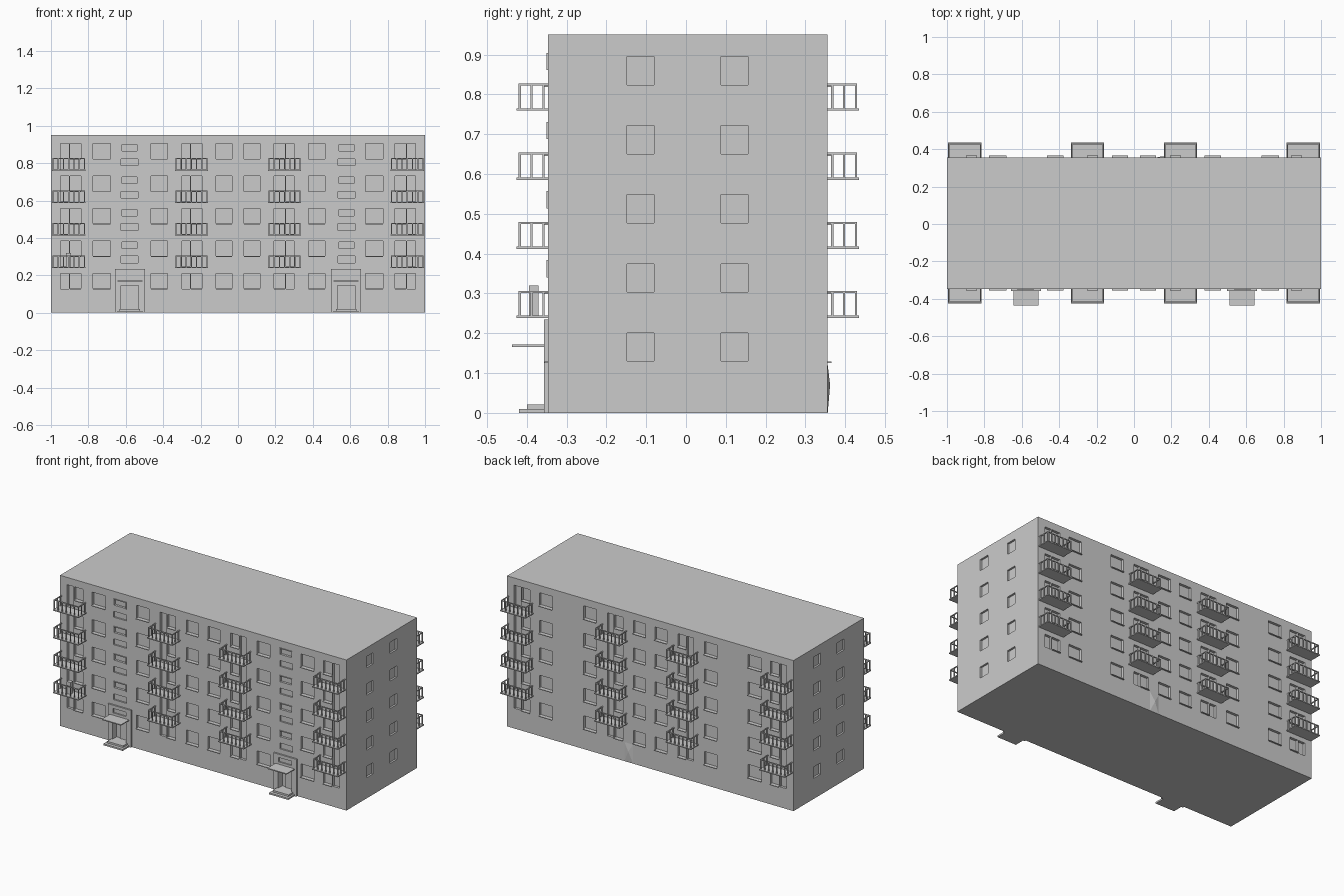
import bpy, bmesh
from mathutils import Vector

if "Cube" in bpy.data.objects:
    bpy.data.objects.remove(bpy.data.objects["Cube"])

# One plain concrete colour
mat = bpy.data.materials.new("concrete_grey")
mat.diffuse_color = (0.6, 0.6, 0.6, 1)
mat.use_nodes = True
mat.node_tree.nodes["Principled BSDF"].inputs["Base Color"].default_value = mat.diffuse_color

YF, YB = -0.347, 0.356        # front and back wall planes
TOP = 0.95
PITCH = 0.1735                # floor height
SILL = 0.128                  # ground floor sill height
FLOORS = range(5)


def make(name, boxes):
    """Object made of boxes given as (x0, x1, y0, y1, z0, z1)."""
    bm = bmesh.new()
    for x0, x1, y0, y1, z0, z1 in boxes:
        verts = bmesh.ops.create_cube(bm, size=1)["verts"]
        size = Vector((x1 - x0, y1 - y0, z1 - z0))
        mid = Vector((x0 + x1, y0 + y1, z0 + z1)) / 2
        for v in verts:
            v.co = v.co * size + mid
    bmesh.ops.recalc_face_normals(bm, faces=bm.faces)
    me = bpy.data.meshes.new(name)
    bm.to_mesh(me)
    bm.free()
    me.materials.append(mat)
    ob = bpy.data.objects.new(name, me)
    bpy.context.collection.objects.link(ob)
    return ob


def span(s, a, b):
    """Interval a..b, mirrored when s is -1."""
    return (a, b) if s > 0 else (-b, -a)


def wall_box(wall, x0, x1, out0, out1, z0, z1):
    """Box measured outward from the front (-1) or back (1) wall."""
    y = YB if wall > 0 else YF
    a, b = sorted((y + wall * out0, y + wall * out1))
    return (x0, x1, a, b, z0, z1)


def cut(target, boxes):
    cutter = make("cutter", boxes)
    cutter.hide_render = True
    mod = target.modifiers.new("openings", 'BOOLEAN')
    mod.operation = 'DIFFERENCE'
    mod.solver = 'EXACT'
    mod.object = cutter
    bpy.context.view_layer.objects.active = target
    bpy.ops.object.modifier_apply(modifier=mod.name)
    bpy.data.objects.remove(cutter)


PLAIN = [(0.033, 0.118), (0.377, 0.465), (0.683, 0.775)]   # single windows
BALCONY = [(0.16, 0.338), (0.815, 0.995)]
BAL_WIN = [(0.192, 0.25), (0.84, 0.898)]                   # window beside door
BAL_DOOR = [(0.256, 0.3), (0.904, 0.95)]
STAIR_X = (0.535, 0.625)
ENTRY = 0.578

holes, sills, frames, rails, slabs = [], [], [], [], []


def railing(wall, x0, x1, z):
    """Balcony rail of square posts with a top and bottom bar."""
    t, d, h = 0.006, 0.074, 0.062
    for k in range(7):
        x = x0 + (x1 - x0 - t) * k / 6
        rails.append(wall_box(wall, x, x + t, d - t, d, z, z + h))
    for x in (x0, x1 - t):
        for out in (0.008, 0.038):
            rails.append(wall_box(wall, x, x + t, out, out + t, z, z + h))
        rails.append(wall_box(wall, x, x + t, 0, d, z + h - 0.005, z + h))
    rails.append(wall_box(wall, x0, x1, d - t, d, z + h - 0.005, z + h))


# Window and door openings, sills and balconies on both long walls
for f in FLOORS:
    z = SILL + f * PITCH
    for wall in (-1, 1):
        for s in (-1, 1):
            for a, b in PLAIN + BAL_WIN:
                x0, x1 = span(s, a, b)
                holes.append(wall_box(wall, x0, x1, -0.016, 0.02, z, z + 0.082))
                sills.append(wall_box(wall, x0, x1, -0.016, 0.009, z - 0.003, z + 0.001))
            for a, b in BAL_DOOR:
                x0, x1 = span(s, a, b)
                low = z if f == 0 else z - 0.055
                holes.append(wall_box(wall, x0, x1, -0.016, 0.02, low, z + 0.082))
            if f:
                for a, b in BALCONY:
                    x0, x1 = span(s, a, b)
                    slabs.append(wall_box(wall, x0, x1, -0.002, 0.079, z - 0.063, z - 0.057))
                    railing(wall, x0 + 0.003, x1 - 0.003, z - 0.057)
    # Square windows on the end walls
    for s in (-1, 1):
        for y0, y1 in ((-0.148, -0.08), (0.088, 0.156)):
            x0, x1 = span(s, 0.988, 1.02)
            holes.append((x0, x1, y0, y1, z + 0.002, z + 0.073))

# Stairwell windows: two per floor, the taller one with a raised frame
for s in (-1, 1):
    x0, x1 = span(s, *STAIR_X)
    for f in range(1, 5):
        z = f * PITCH
        holes.append(wall_box(-1, x0, x1, -0.01, 0.02, z + 0.092, z + 0.129))
        lo, hi = z + 0.167, z + 0.21
        holes.append(wall_box(-1, x0, x1, -0.01, 0.02, lo, hi))
        t = 0.004
        for box in ((x0, x1, lo, lo + t), (x0, x1, hi - t, hi),
                    (x0, x0 + t, lo, hi), (x1 - t, x1, lo, hi)):
            frames.append(wall_box(-1, box[0], box[1], -0.01, 0.004, box[2], box[3]))

building = make("building_block", [(-1, 1, YF, YB, 0, TOP)])

# Entrances: surround with doorway and transom, canopy and steps
for name, c in (("left", -ENTRY), ("right", ENTRY)):
    surround = make(name + "_entrance_surround",
                    [wall_box(-1, c - 0.08, c + 0.08, -0.002, 0.01, 0, 0.235)])
    door = wall_box(-1, c - 0.047, c + 0.047, -0.03, 0.02, 0.02, 0.145)
    transom = wall_box(-1, c - 0.045, c + 0.045, 0.002, 0.02, 0.187, 0.214)
    cut(surround, [door, transom])
    holes.append(door)
    make(name + "_door_leaf",
         [wall_box(-1, c - 0.02, c + 0.043, -0.03, -0.022, 0.02, 0.137)])
    make(name + "_canopy", [wall_box(-1, c - 0.067, c + 0.067, 0, 0.09, 0.166, 0.172)])
    make(name + "_steps", [
        wall_box(-1, c - 0.067, c + 0.067, 0, 0.073, 0, 0.01),
        wall_box(-1, c - 0.055, c + 0.055, 0, 0.053, 0.01, 0.021)])

cut(building, holes)
make("window_sills", sills)
make("stair_window_frames", frames)
make("balcony_slabs", slabs)
make("balcony_railings", rails)

# Small cooling unit on the lowest left balcony
make("cooling_unit", [(-0.92, -0.893, -0.395, -0.37, 0.243, 0.32)])

# Shallow bulge in the render low on the back wall
bm = bmesh.new()
rim = [bm.verts.new((x, YB, z)) for x, z in ((0.12, 0), (0.18, 0), (0.18, 0.12), (0.12, 0.12))]
tip = bm.verts.new((0.15, YB + 0.006, 0.07))
for i in range(4):
    bm.faces.new((rim[i], rim[(i + 1) % 4], tip))
bmesh.ops.recalc_face_normals(bm, faces=bm.faces)
for fc in bm.faces:
    if fc.normal.y < 0:
        fc.normal_flip()
me = bpy.data.meshes.new("wall_bulge")
bm.to_mesh(me)
bm.free()
me.materials.append(mat)
bpy.context.collection.objects.link(bpy.data.objects.new("wall_bulge", me))
